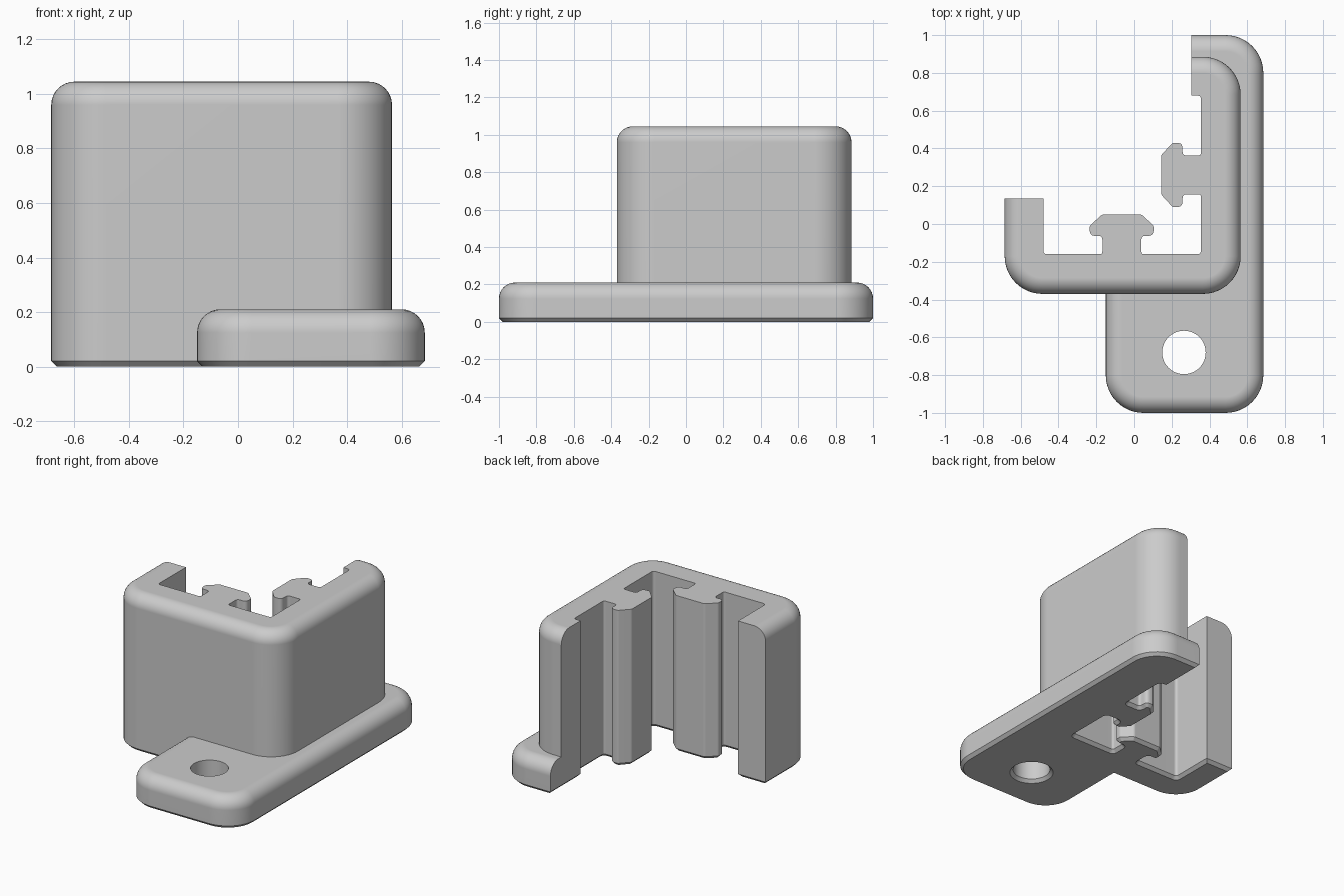
import bpy, bmesh
from math import sin, cos, pi, radians
from mathutils import Vector

cube = bpy.data.objects.get("Cube")
if cube:
    bpy.data.objects.remove(cube, do_unlink=True)

CHAMFER = 0.02
FILLET = 0.085

grey = bpy.data.materials.new("plain grey")
grey.use_nodes = True
colour = (0.6, 0.6, 0.6, 1)
grey.diffuse_color = colour
grey.node_tree.nodes["Principled BSDF"].inputs["Base Color"].default_value = colour


def stack(name, layers):
    """Solid skinned through (outline, z) layers with equal point counts."""
    bm = bmesh.new()
    rings = [[bm.verts.new((p[0], p[1], z)) for p in pts] for pts, z in layers]
    n = len(rings[0])
    for low, high in zip(rings, rings[1:]):
        for i in range(n):
            j = (i + 1) % n
            bm.faces.new((low[i], low[j], high[j], high[i]))
    bm.faces.new(rings[0][::-1])
    bm.faces.new(rings[-1])
    mesh = bpy.data.meshes.new(name)
    bm.to_mesh(mesh)
    bm.free()
    mesh.materials.append(grey)
    obj = bpy.data.objects.new(name, mesh)
    bpy.context.collection.objects.link(obj)
    return obj


def rounded_rect(x0, x1, y0, y1, r, inset, steps=12):
    pts = []
    corners = ((x1 - r, y1 - r), (x0 + r, y1 - r), (x0 + r, y0 + r), (x1 - r, y0 + r))
    for k, (cx, cy) in enumerate(corners):
        for i in range(steps + 1):
            a = (k + i / steps) * pi / 2
            pts.append((cx + (r - inset) * cos(a), cy + (r - inset) * sin(a)))
    return pts


def soft_block(name, rect, radius, height):
    """Rounded block with a chamfered base and a filleted top."""
    levels = [(CHAMFER, 0), (0, CHAMFER)]
    for i in range(9):
        a = i / 8 * pi / 2
        levels.append((FILLET * (1 - cos(a)), height - FILLET * (1 - sin(a))))
    return stack(name, [(rounded_rect(*rect, radius, d), z) for d, z in levels])


def fillet(corners, steps=5):
    """Round each (x, y, tangent length) corner of a closed outline."""
    pts = []
    for i, (x, y, t) in enumerate(corners):
        p = Vector((x, y))
        if t == 0:
            pts.append(p)
            continue
        a = Vector(corners[i - 1][:2])
        b = Vector(corners[(i + 1) % len(corners)][:2])
        a = p + (a - p).normalized() * t
        b = p + (b - p).normalized() * t
        for k in range(steps + 1):
            s = k / steps
            pts.append(a * (1 - s) ** 2 + p * 2 * s * (1 - s) + b * s ** 2)
    return pts


def shrink(pts, d):
    """Mitred inward offset of a counter-clockwise outline."""
    out = []
    for i, p in enumerate(pts):
        e1 = (p - pts[i - 1]).normalized()
        e2 = (pts[(i + 1) % len(pts)] - p).normalized()
        n1, n2 = Vector((-e1.y, e1.x)), Vector((-e2.y, e2.x))
        out.append(p + (n1 + n2) * d / (1 + n1.dot(n2)))
    return out


def boolean(target, tool, operation):
    mod = target.modifiers.new(operation, "BOOLEAN")
    mod.operation, mod.solver, mod.object = operation, "EXACT", tool
    bpy.context.view_layer.objects.active = target
    bpy.ops.object.modifier_apply(modifier=mod.name)
    bpy.data.objects.remove(tool, do_unlink=True)


# Corner housing and mounting foot
bracket = soft_block("corner_bracket", (-0.685, 0.565, -0.37, 0.885), 0.2, 1.045)
foot = soft_block("mounting_foot", (-0.15, 0.685, -1, 1), 0.2, 0.21)
boolean(bracket, foot, "UNION")

# T-shaped rail: u runs along the wall, v stands out from it
half = [(-0.103, 0, 0.015), (-0.103, 0.097, 0.02), (-0.17, 0.097, 0.03),
        (-0.17, 0.15, 0.01), (-0.105, 0.21, 0.01)]
rail = [(0.42 + u, v, t) for u, v, t in half]
rail += [(0.42 - u, v, t) for u, v, t in reversed(half)]

# Inner pocket outline with a rail on each wall
cx, cy = 0.355, -0.16
outline = [(-2, -2, 0), (2, -2, 0), (2, 2, 0), (0.305, 2, 0), (0.305, 0.68, 0), (cx, 0.68, 0.02)]
outline += [(cx - v, cy + u, t) for u, v, t in reversed(rail)]
outline += [(cx, cy, 0.02)]
outline += [(cx - u, cy + v, t) for u, v, t in rail]
outline += [(-0.48, cy, 0.02), (-0.48, 0.135, 0), (-2, 0.135, 0)]
full = fillet(outline)
small = shrink(full, CHAMFER)
pocket = stack("pocket_profile", [(small, -0.2), (small, 0), (full, CHAMFER), (full, 1.5)])
boolean(bracket, pocket, "INTERSECT")

# Screw hole with a chamfered underside
def circle(r):
    return [(0.265 + r * cos(i * pi / 24), -0.68 + r * sin(i * pi / 24)) for i in range(48)]

wide, bore = circle(0.115 + CHAMFER), circle(0.115)
hole = stack("screw_hole", [(wide, -0.2), (wide, 0), (bore, CHAMFER), (bore, 0.5)])
boolean(bracket, hole, "DIFFERENCE")

# Smooth curves, crisp edges
bpy.ops.object.select_all(action="DESELECT")
bracket.select_set(True)
bpy.context.view_layer.objects.active = bracket
bpy.ops.object.shade_smooth_by_angle(angle=radians(30))
weighted = bracket.modifiers.new("Weighted Normals", "WEIGHTED_NORMAL")
weighted.keep_sharp = True
